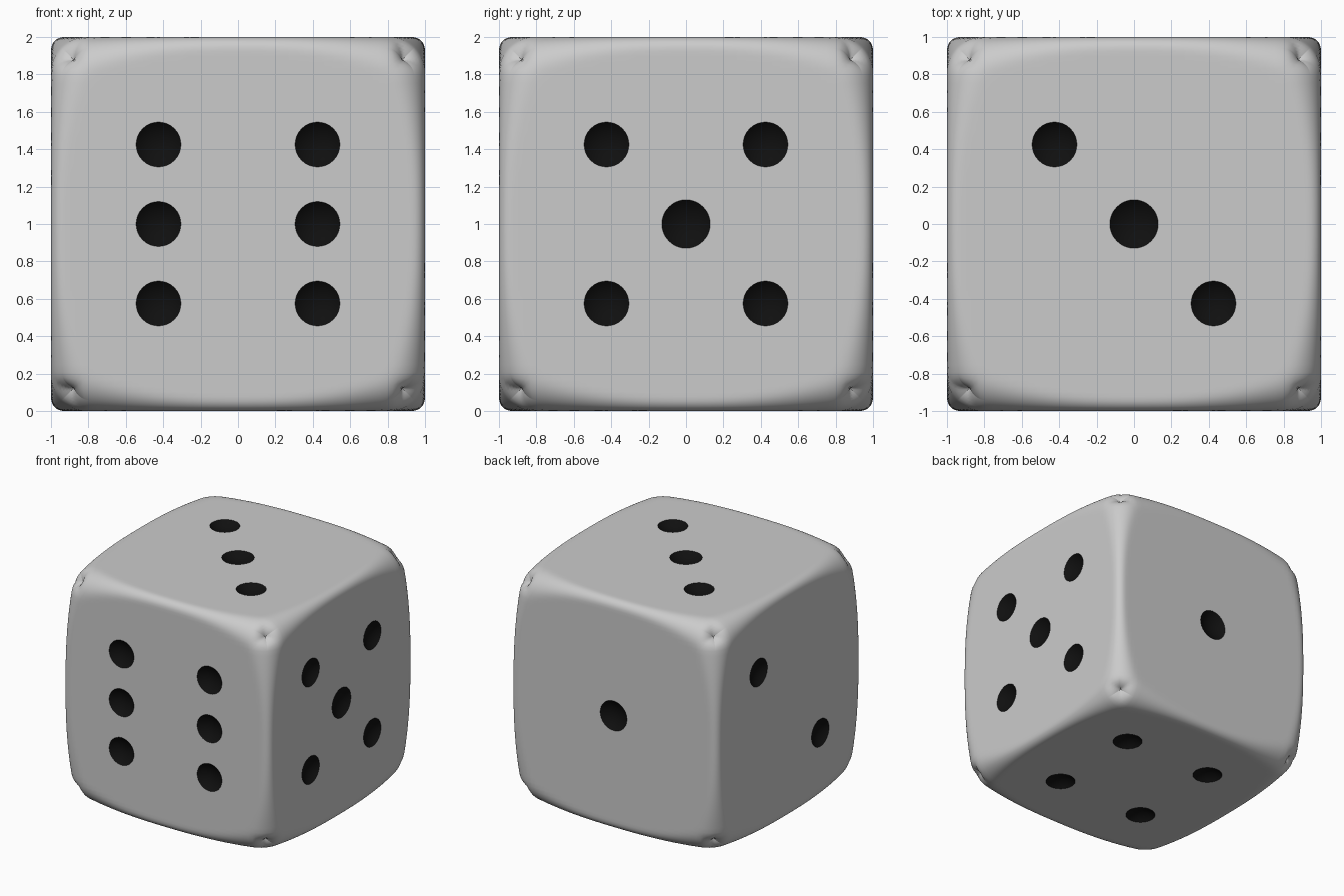
import bpy, bmesh, math
from mathutils import Vector, Matrix

if "Cube" in bpy.data.objects:
    bpy.data.objects.remove(bpy.data.objects["Cube"])

N = 48                    # grid cells along each cube side
P = 0.425                 # pip offset from face centre
DEPTH = 0.05              # pip depth


def material(name, colour):
    m = bpy.data.materials.new(name)
    m.diffuse_color = colour
    m.use_nodes = True
    m.node_tree.nodes["Principled BSDF"].inputs["Base Color"].default_value = m.diffuse_color
    return m


def soften(p):
    """Round a cube point: tight radius mid-edge, wider toward the corners."""
    r = 0.07 + 0.22 * min(abs(c) for c in p) ** 2.5
    q = Vector([max(r - 1, min(1 - r, c)) for c in p])
    return q + (p - q).normalized() * r


def make_object(name, bm, mat):
    mesh = bpy.data.meshes.new(name)
    bm.to_mesh(mesh)
    bm.free()
    mesh.materials.append(mat)
    obj = bpy.data.objects.new(name, mesh)
    bpy.context.collection.objects.link(obj)
    return obj


# Each face: outward normal, in-plane horizontal axis, in-plane vertical axis, pips
X, Y, Z = Vector((1, 0, 0)), Vector((0, 1, 0)), Vector((0, 0, 1))
corners = [(a, b) for a in (-1, 1) for b in (-1, 1)]
faces = [
    (-Y, X, Z, [(a, b) for a in (-1, 1) for b in (-1, 0, 1)]),
    (X, Y, Z, corners + [(0, 0)]),
    (Z, X, Y, [(-1, 1), (0, 0), (1, -1)]),
    (Y, -X, Z, [(0, 0)]),
    (-X, -Y, Z, [(-1, 1), (1, -1)]),
    (-Z, X, -Y, corners),
]
up = Z.copy()

# Rounded body, grid lines packed toward the edges
steps = [math.sin(math.pi / 2 * (2 * i / N - 1)) for i in range(N + 1)]
bm = bmesh.new()
for n, u, v, _ in faces:
    grid = [[bm.verts.new(soften(n + u * a + v * b) + up) for b in steps] for a in steps]
    for i in range(N):
        for j in range(N):
            bm.faces.new((grid[i][j], grid[i + 1][j], grid[i + 1][j + 1], grid[i][j + 1]))
bmesh.ops.remove_doubles(bm, verts=bm.verts, dist=1e-5)
bmesh.ops.recalc_face_normals(bm, faces=bm.faces)
body = make_object("die_body", bm, material("body_grey", (0.8, 0.8, 0.8, 1)))

# Spherical cutters for the pips
bm = bmesh.new()
for n, u, v, pips in faces:
    turn = n.to_track_quat('Z', 'Y').to_matrix().to_4x4()
    for a, b in pips:
        rim = 0.12 if (a or b) else 0.13
        R = (rim ** 2 + DEPTH ** 2) / (2 * DEPTH)
        centre = n * (1 + R - DEPTH) + (u * a + v * b) * P + up
        bmesh.ops.create_uvsphere(bm, u_segments=32, v_segments=24, radius=R,
                                  matrix=Matrix.Translation(centre) @ turn)
cutter = make_object("pip_cutter", bm, material("pip_black", (0.005, 0.005, 0.005, 1)))
cutter.hide_render = True

# Carve the pips, keeping the black material inside them
mod = body.modifiers.new("pips", 'BOOLEAN')
mod.object = cutter
mod.operation = 'DIFFERENCE'
mod.solver = 'EXACT'
mod.material_mode = 'TRANSFER'
bpy.context.view_layer.objects.active = body
body.select_set(True)
bpy.ops.object.modifier_apply(modifier=mod.name)
bpy.data.objects.remove(cutter)
bpy.ops.object.shade_smooth_by_angle(angle=math.radians(30))
